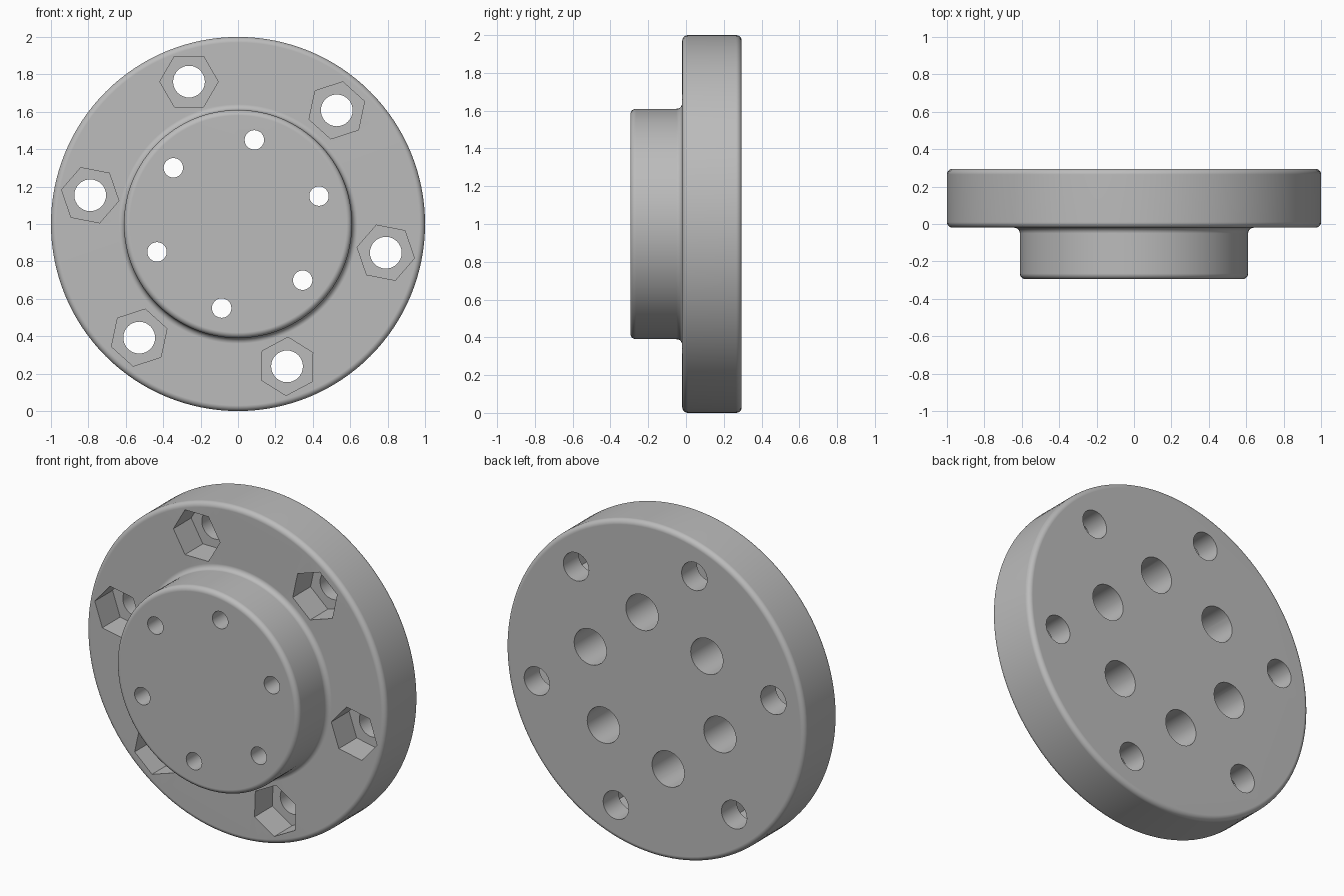
import bpy, bmesh, math
from mathutils import Matrix, Vector

cube = bpy.data.objects.get("Cube")
if cube:
    bpy.data.objects.remove(cube)

steel = bpy.data.materials.new("grey_steel")
steel.use_nodes = True
GREY = (0.5, 0.5, 0.5, 1)
steel.diffuse_color = GREY
steel.node_tree.nodes["Principled BSDF"].inputs["Base Color"].default_value = GREY

FRONT, STEP, BACK = -0.295, -0.02, 0.295
RIM_R, BOSS_R, ROUND = 1.0, 0.61, 0.03


def add_object(name, bm):
    bmesh.ops.recalc_face_normals(bm, faces=bm.faces)
    mesh = bpy.data.meshes.new(name)
    bm.to_mesh(mesh)
    bm.free()
    obj = bpy.data.objects.new(name, mesh)
    bpy.context.collection.objects.link(obj)
    mesh.materials.append(steel)
    return obj


def arc(r, y, start, end, steps=5):
    """Quarter-round profile points about (r, y)."""
    for i in range(steps + 1):
        a = math.radians(start + (end - start) * i / steps)
        yield r + ROUND * math.cos(a), y + ROUND * math.sin(a)


# Flange body: lathed profile with rounded corners and a root fillet
profile = [
    *arc(BOSS_R - ROUND, FRONT + ROUND, -90, 0),
    *arc(BOSS_R + ROUND, STEP - ROUND, 180, 90),
    *arc(RIM_R - ROUND, STEP + ROUND, -90, 0),
    *arc(RIM_R - ROUND, BACK - ROUND, 0, 90),
]
bm = bmesh.new()
verts = [bm.verts.new((r, y, 1)) for r, y in profile]
edges = [bm.edges.new(pair) for pair in zip(verts, verts[1:])]
bmesh.ops.spin(bm, geom=verts + edges, cent=(0, 0, 1), axis=(0, 1, 0),
               angle=math.tau, steps=128)
bmesh.ops.remove_doubles(bm, verts=bm.verts, dist=1e-4)
bmesh.ops.holes_fill(bm, edges=[e for e in bm.edges if e.is_boundary], sides=0)
flange = add_object("flange_body", bm)


def drill(name, circle_r, first, radius, y0, y1, sides=32, turns=(0,) * 6):
    """Cut a ring of six prisms, each turned about its own axis."""
    bm = bmesh.new()
    for i, turn in enumerate(turns):
        a = math.radians(first + 60 * i)
        centre = Vector((circle_r * math.cos(a), (y0 + y1) / 2, 1 + circle_r * math.sin(a)))
        place = (Matrix.Translation(centre)
                 @ Matrix.Rotation(-math.radians(turn), 4, 'Y')
                 @ Matrix.Rotation(math.pi / 2, 4, 'X')
                 @ Matrix.Rotation(math.pi / 2 if sides > 6 else 0, 4, 'Z'))
        # Cones start with a corner on local Y, so hexagons get a quarter turn
        if sides == 6:
            place = place @ Matrix.Rotation(math.pi / 2, 4, 'Z')
        bmesh.ops.create_cone(bm, cap_ends=True, segments=sides, radius1=radius,
                              radius2=radius, depth=y1 - y0, matrix=place)
    cutter = add_object(name, bm)
    cutter.hide_render = True
    mod = flange.modifiers.new(name, 'BOOLEAN')
    mod.operation = 'DIFFERENCE'
    mod.solver = 'EXACT'
    mod.object = cutter
    bpy.context.view_layer.objects.active = flange
    bpy.ops.object.modifier_apply(modifier=mod.name)
    bpy.data.objects.remove(cutter)


# Outer bolt holes with hexagonal nut pockets in the front face
drill("outer_bolt_holes", 0.805, 49, 0.085, -0.5, 0.5)
drill("nut_pockets", 0.805, 49, 0.156, -0.2, STEP + 0.17, 6,
      turns=(18, 0, 49, 18, 28, 49))

# Inner screw holes, counterbored from the back
drill("inner_screw_holes", 0.458, 19, 0.052, -0.5, 0.5)
drill("counterbores", 0.458, 19, 0.108, BACK - 0.42, 0.5)

# Smooth shading with crisp machined edges
bpy.ops.object.select_all(action='DESELECT')
flange.select_set(True)
bpy.context.view_layer.objects.active = flange
bpy.ops.object.shade_smooth_by_angle(angle=math.radians(30))
weighted = flange.modifiers.new("weighted_normals", 'WEIGHTED_NORMAL')
weighted.keep_sharp = True
